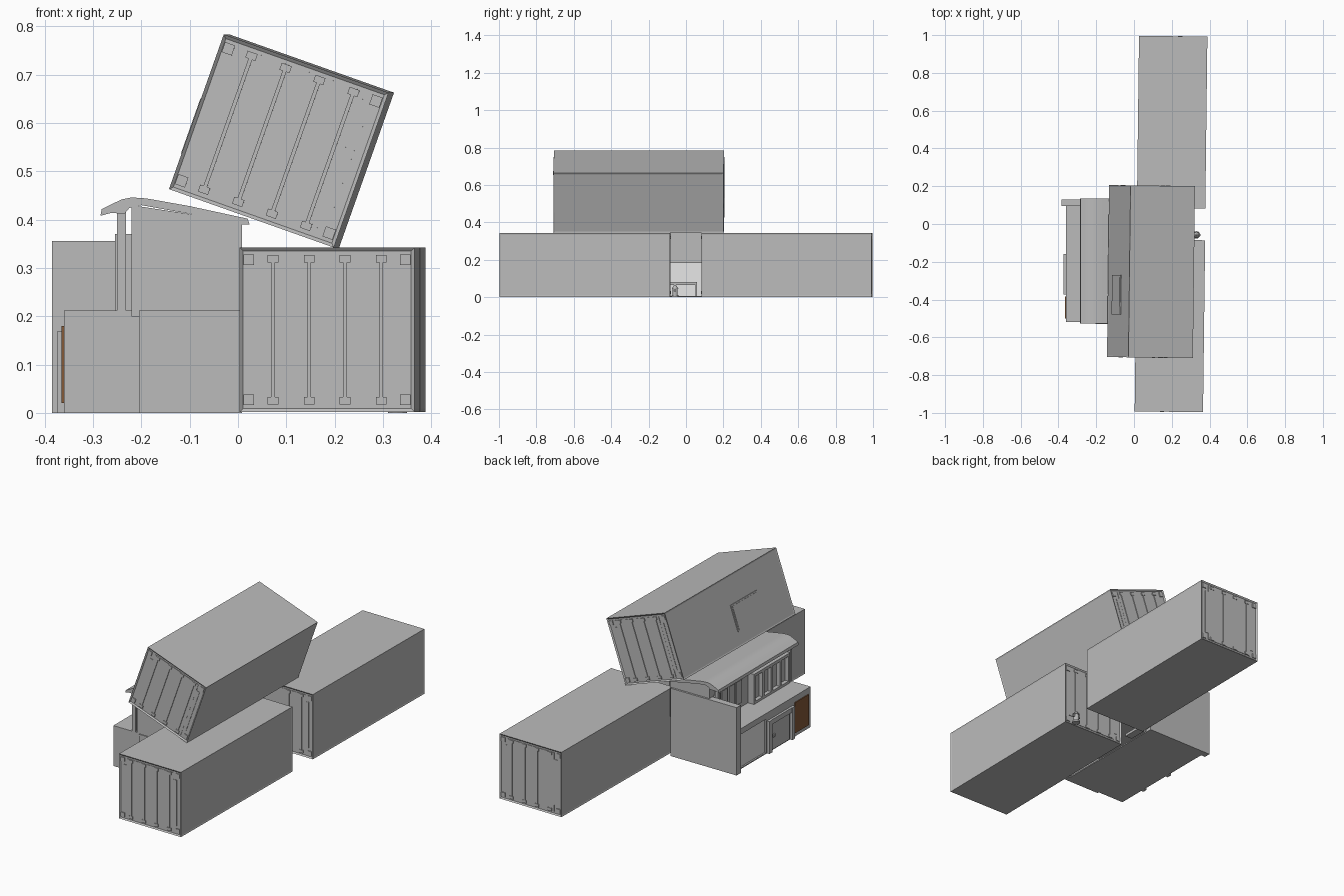
import bpy, bmesh
from math import radians
from mathutils import Matrix, Vector

cube = bpy.data.objects.get("Cube")
if cube:
    bpy.data.objects.remove(cube, do_unlink=True)


def material(name, rgb):
    m = bpy.data.materials.new(name)
    m.use_nodes = True
    m.diffuse_color = (*rgb, 1)
    m.node_tree.nodes["Principled BSDF"].inputs["Base Color"].default_value = (*rgb, 1)
    return m


GREY = material("light grey", (0.5, 0.5, 0.5))
BROWN = material("brown wood", (0.23, 0.1, 0.04))
PALE = material("pale glass", (0.9, 0.9, 0.9))


def finish(name, bm, mat=GREY, matrix=None):
    bmesh.ops.recalc_face_normals(bm, faces=bm.faces)
    me = bpy.data.meshes.new(name)
    bm.to_mesh(me)
    bm.free()
    me.materials.append(mat)
    ob = bpy.data.objects.new(name, me)
    if matrix:
        ob.matrix_world = matrix
    bpy.context.collection.objects.link(ob)
    return ob


def add_box(bm, x, y, z):
    lo, hi = Vector((x[0], y[0], z[0])), Vector((x[1], y[1], z[1]))
    m = Matrix.Translation((lo + hi) / 2) @ Matrix.Diagonal((*(hi - lo), 1))
    return bmesh.ops.create_cube(bm, size=1, matrix=m)


def box(name, x, y, z, mat=GREY, matrix=None):
    bm = bmesh.new()
    add_box(bm, x, y, z)
    return finish(name, bm, mat, matrix)


def prism(name, pts, y0, y1, mat=GREY):
    """Extrude an x-z outline along y."""
    bm = bmesh.new()
    f = bm.faces.new([bm.verts.new((x, y0, z)) for x, z in pts])
    ext = bmesh.ops.extrude_face_region(bm, geom=[f])["geom"]
    bmesh.ops.translate(bm, vec=(0, y1 - y0, 0),
                        verts=[v for v in ext if isinstance(v, bmesh.types.BMVert)])
    return finish(name, bm, mat)


# Shipping containers
W, L, H = 0.362, 0.91, 0.34


def container(name, matrix):
    # Shell with shallow framed sides and deeper framed ends
    bm = bmesh.new()
    add_box(bm, (-W / 2, W / 2), (-L / 2, L / 2), (-H / 2, H / 2))
    bm.normal_update()
    for f in list(bm.faces):
        if abs(f.normal.y) > 0.5:
            bmesh.ops.inset_individual(bm, faces=[f], thickness=0.01, depth=-0.006)
        elif abs(f.normal.x) > 0.5:
            bmesh.ops.inset_individual(bm, faces=[f], thickness=0.01, depth=-0.002)
    finish(name + "_shell", bm, matrix=matrix)

    # Door panel, locking bars and corner blocks at both ends
    bm = bmesh.new()
    for s in (-1, 1):
        def end_box(x, z, w, h, depth):
            ys = sorted((s * (L / 2 - 0.008), s * (L / 2 - 0.006 + depth)))
            add_box(bm, (x - w / 2, x + w / 2), ys, (z - h / 2, z + h / 2))
        end_box(0, 0, 0.308, 0.24, 0.002)
        end_box(0, 0, 0.27, 0.31, 0.0025)
        for x in (-0.112, -0.037, 0.037, 0.112):
            end_box(x, 0, 0.008, 0.28, 0.006)
            for z in (-0.147, 0.147):
                end_box(x, z, 0.022, 0.015, 0.007)
        for x in (-0.162, 0.162):
            for z in (-0.145, 0.145):
                end_box(x, z, 0.022, 0.022, 0.005)
    finish(name + "_doors", bm, matrix=matrix)


def place(x, y, z, tilt=0):
    return (Matrix.Translation((x, y, z)) @ Matrix.Rotation(radians(-0.7), 4, 'Z')
            @ Matrix.Rotation(radians(tilt), 4, 'Y'))


container("front_container", place(0.19, -0.539, 0.172))
container("back_container", place(0.202, 0.539, 0.172))
upper = place(0.09, -0.252, 0.563, 19.5)
container("tilted_container", upper)

# Hatch on the tilted container, with a thin rim
box("hatch_rim", (-W / 2 - 0.002, -W / 2 + 0.003), (-0.23, -0.02), (-0.1, 0.035), matrix=upper)
box("hatch_panel", (-W / 2 - 0.004, -W / 2), (-0.222, -0.028), (-0.093, 0.028), matrix=upper)

# Shop ground floor
box("shop_floor", (-0.36, 0.0), (-0.52, 0.13), (0, 0.006))
box("shop_ceiling", (-0.36, 0.0), (-0.52, 0.1), (0.182, 0.212))
box("shop_front_wall", (-0.36, 0.0), (-0.52, -0.5), (0, 0.212))
box("shop_side_block", (-0.205, 0.008), (-0.53, -0.5), (0, 0.212))
box("tall_end_wall", (-0.385, 0.0), (0.095, 0.13), (0, 0.356))

# Shop facade with window, door and wooden board
box("facade_wall", (-0.36, -0.345), (-0.51, -0.15), (0, 0.19))
box("shop_window", (-0.352, -0.347), (-0.15, 0.096), (0.006, 0.182), PALE)
box("wooden_board", (-0.365, -0.358), (-0.5, -0.385), (0.02, 0.18), BROWN)
for y in (-0.36, -0.17):
    box("door_post", (-0.374, -0.35), (y - 0.012, y + 0.012), (0, 0.17))
box("door_lintel", (-0.372, -0.35), (-0.36, -0.17), (0.145, 0.17))
box("door_leaf", (-0.364, -0.355), (-0.34, -0.19), (0.005, 0.145))
box("door_handle", (-0.37, -0.36), (-0.215, -0.2), (0.07, 0.085))

# Upper room
prism("upper_room", [(-0.22, 0.2), (0.008, 0.2), (0.008, 0.395), (-0.22, 0.43)], -0.525, 0.12)

# Window bay and railing of the upper room
bm = bmesh.new()
add_box(bm, (-0.255, -0.215), (-0.5, -0.2), (0.21, 0.225))
add_box(bm, (-0.255, -0.215), (-0.5, -0.2), (0.355, 0.37))
for i in range(5):
    y = -0.5 + i * 0.0715
    add_box(bm, (-0.255, -0.215), (y, y + 0.014), (0.21, 0.365))
finish("window_bay", bm)
box("bay_panes", (-0.235, -0.215), (-0.49, -0.21), (0.22, 0.36))
for i in range(4):
    y = -0.14 + i * 0.06
    box("upper_window", (-0.228, -0.215), (y, y + 0.045), (0.24, 0.36))
for y in (-0.515, 0.085):
    box("awning_post", (-0.25, -0.232), (y - 0.006, y + 0.006), (0.21, 0.42))

# Curved awning roof
roof = prism("awning_roof", [
    (-0.285, 0.408), (-0.282, 0.422), (-0.262, 0.432), (-0.24, 0.442), (-0.22, 0.446),
    (-0.19, 0.444), (-0.1, 0.428), (0.02, 0.402), (0.024, 0.39), (0.008, 0.39),
    (-0.1, 0.412), (-0.2, 0.43), (-0.225, 0.424), (-0.235, 0.412), (-0.262, 0.414)],
    -0.528, 0.135)
bpy.context.view_layer.objects.active = roof
roof.select_set(True)
bpy.ops.object.shade_smooth_by_angle(angle=radians(35))
roof.select_set(False)

# Counter between the containers
box("counter_top", (-0.06, -0.02), (-0.09, 0.06), (0.066, 0.08))
box("counter_leg", (-0.055, -0.025), (0.05, 0.06), (0, 0.066))

# Street hydrant
bm = bmesh.new()
for r1, r2, z0, z1 in ((0.02, 0.02, 0, 0.008), (0.013, 0.013, 0.008, 0.045),
                       (0.018, 0.018, 0.045, 0.05), (0.015, 0.004, 0.05, 0.066)):
    bmesh.ops.create_cone(bm, cap_ends=True, segments=12, radius1=r1, radius2=r2, depth=z1 - z0,
                          matrix=Matrix.Translation((0.33, -0.058, (z0 + z1) / 2)))
add_box(bm, (0.308, 0.352), (-0.063, -0.053), (0.03, 0.04))
finish("hydrant", bm)
